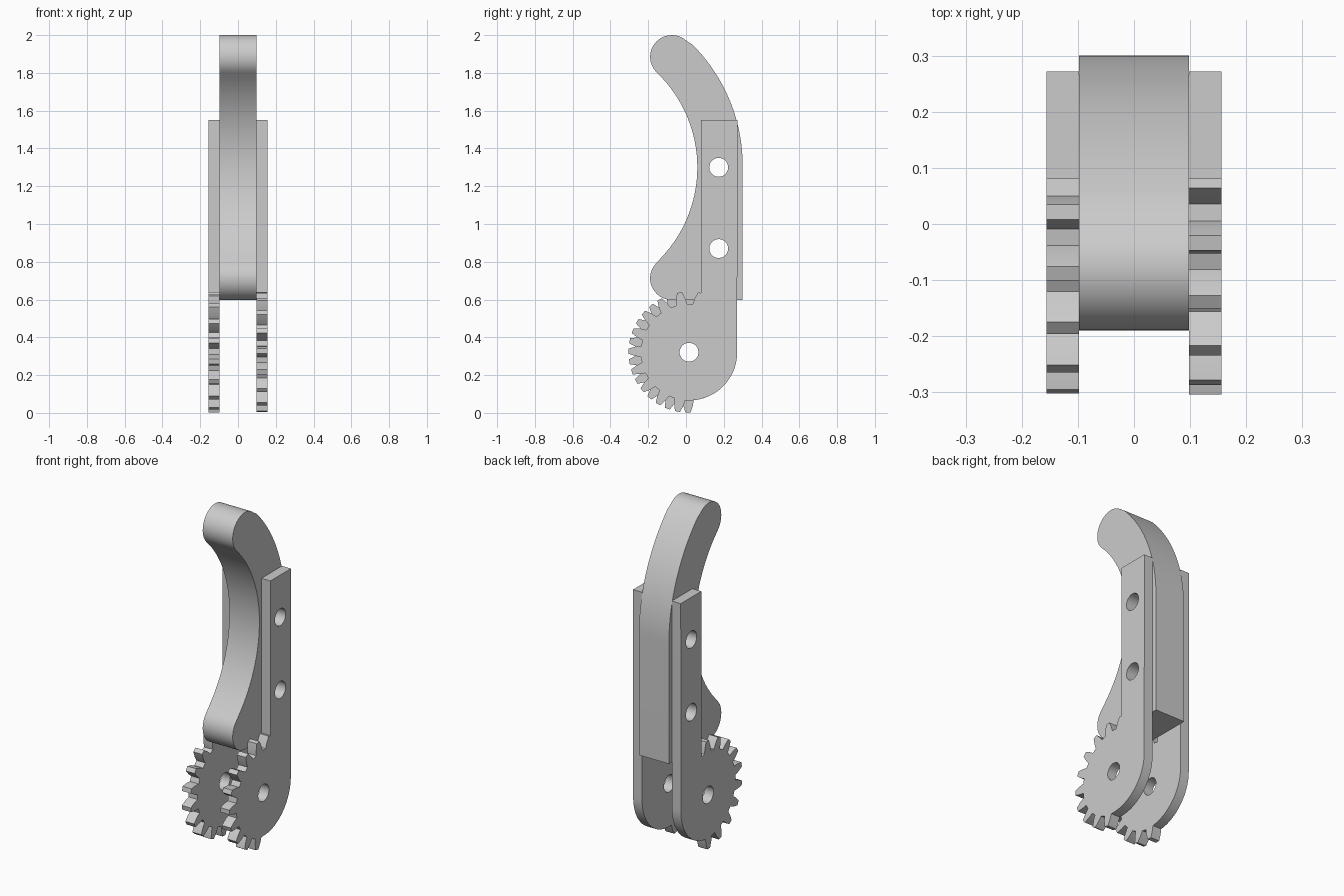
import bpy
import bmesh
from math import sin, cos, radians, hypot, atan2, degrees
from mathutils import Vector

cube = bpy.data.objects.get("Cube")
if cube:
    bpy.data.objects.remove(cube)

grey = bpy.data.materials.new("light_grey")
grey.use_nodes = True
grey.diffuse_color = (0.6, 0.6, 0.6, 1)
grey.node_tree.nodes["Principled BSDF"].inputs["Base Color"].default_value = (0.6, 0.6, 0.6, 1)

PIVOT = (0.016, 0.321)          # gear centre in (y, z)
ROOT, TIP = 0.255, 0.32         # gear radii
HOLE = 0.05
PIN_HOLES = [(0.173, 0.87), (0.173, 1.3)]


def arc(centre, radius, start, end, steps):
    """Points on an arc, angles in degrees from +y towards +z."""
    angles = [radians(start + (end - start) * i / steps) for i in range(steps + 1)]
    return [(centre[0] + radius * cos(a), centre[1] + radius * sin(a)) for a in angles]


def circle(centre):
    return arc(centre, HOLE, 0, 360, 32)[:-1]


def extrude_profile(name, loops, x0, x1):
    """Fill an outline with holes in the yz plane and extrude it along x."""
    bm = bmesh.new()
    for loop in loops:
        verts = [bm.verts.new((x0, y, z)) for y, z in loop]
        for i, v in enumerate(verts):
            bm.edges.new((verts[i - 1], v))
    bmesh.ops.triangle_fill(bm, use_beauty=True, edges=bm.edges[:], normal=Vector((1, 0, 0)))
    result = bmesh.ops.extrude_face_region(bm, geom=bm.faces[:], use_keep_orig=True)
    moved = [g for g in result["geom"] if isinstance(g, bmesh.types.BMVert)]
    bmesh.ops.translate(bm, verts=moved, vec=(x1 - x0, 0, 0))
    bmesh.ops.recalc_face_normals(bm, faces=bm.faces[:])
    mesh = bpy.data.meshes.new(name)
    bm.to_mesh(mesh)
    bm.free()
    mesh.materials.append(grey)
    mesh.shade_smooth()
    mesh.set_sharp_from_angle(angle=radians(25))
    obj = bpy.data.objects.new(name, mesh)
    bpy.context.collection.objects.link(obj)
    return obj


# Finger: hooked tip, concave grip, rounded heel, straight lower back
def finger_outline():
    tip, heel, cap = (-0.075, 1.885), (-0.075, 0.713), 0.115
    grip, grip_r = (-0.634, 1.3), 0.694
    back, back_r = (-0.602, 1.31), 0.902
    back_end = degrees(atan2(tip[1] - back[1], tip[0] - back[0]))
    grip_end = degrees(atan2(tip[1] - grip[1], tip[0] - grip[0]))
    pts = [(0.3, 0.597)]
    pts += arc(back, back_r, 0, back_end, 20)[:-1]
    pts += arc(tip, cap, back_end, 180 + grip_end, 20)[:-1]
    pts += arc(grip, grip_r, grip_end, -grip_end, 32)[:-1]
    pts += arc(heel, cap, 180 - grip_end, 270, 16)
    return pts


extrude_profile("finger", [finger_outline()] + [circle(c) for c in PIN_HOLES], -0.098, 0.098)


# Side plates: a straight arm ending in a partial gear
TOOTH = [(-6.6, ROOT), (-5, 0.285), (-2.4, TIP), (2.4, TIP), (5, 0.285), (6.6, ROOT)]


def plate_outline(first_tooth, count, half_tooth):
    def polar(angle, radius):
        return arc(PIVOT, radius, 90 + angle, 90 + angle, 1)[0]

    pts = [(0.272, 1.55), (0.08, 1.55)]
    if half_tooth:
        pts.append((0.08, PIVOT[1] + 0.314))
        pts += [polar(first_tooth - 20 + a, r) for a, r in TOOTH[3:]]
    else:
        pts.append((0.08, PIVOT[1] + 0.247))
    for i in range(count):
        pts += [polar(first_tooth + 20 * i + a, r) for a, r in TOOTH]
    last = first_tooth + 20 * (count - 1) + TOOTH[-1][0]
    pts += arc(PIVOT, ROOT, 90 + last, 360, 24)[1:]
    return pts


# The two gears are half a tooth out of step
holes = [circle(c) for c in PIN_HOLES + [PIVOT]]
extrude_profile("left_gear_plate", [plate_outline(9, 9, True)] + holes, 0.098, 0.156)
extrude_profile("right_gear_plate", [plate_outline(-1, 10, False)] + holes, -0.156, -0.098)
